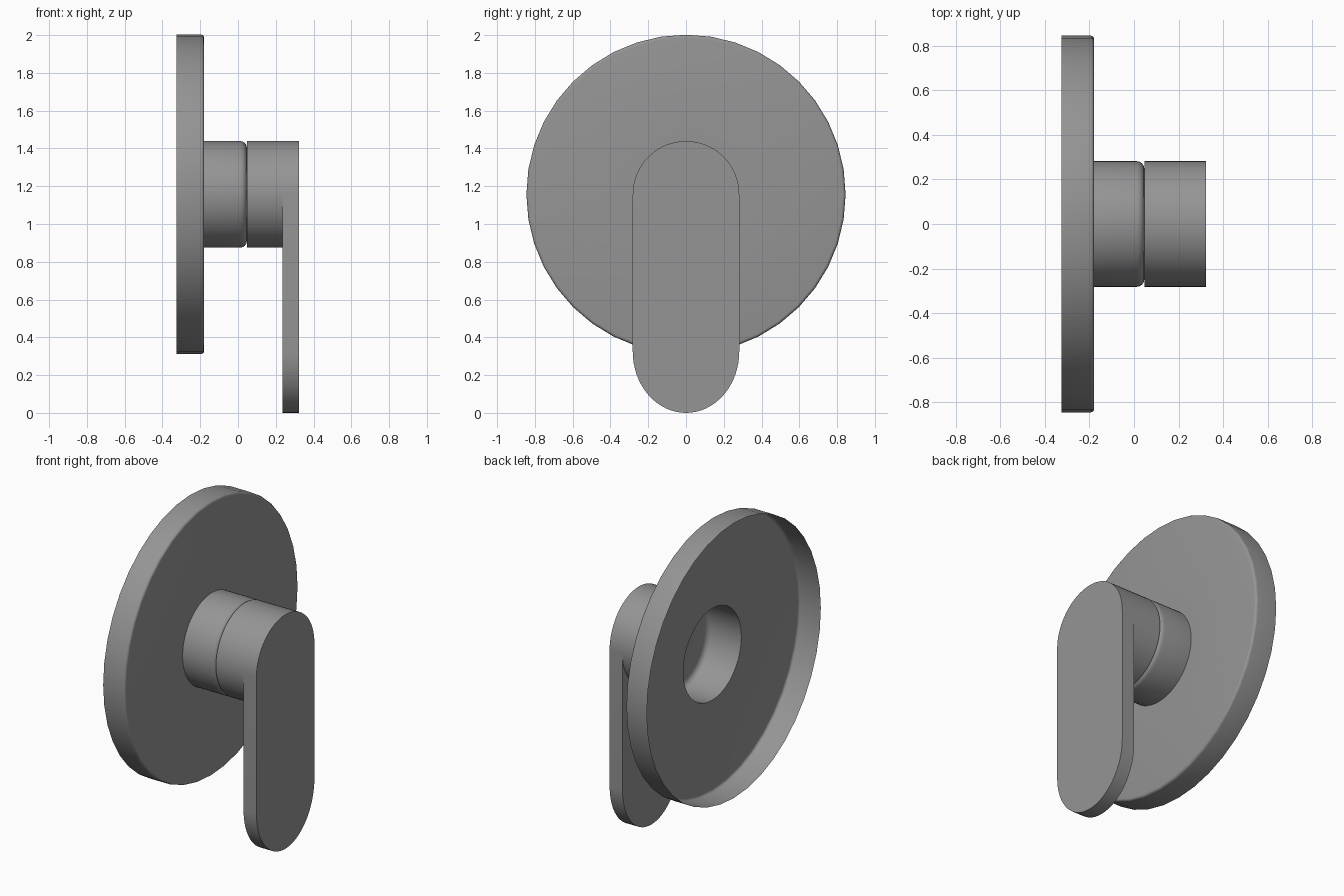
import bpy, bmesh, math

if "Cube" in bpy.data.objects:
    bpy.data.objects.remove(bpy.data.objects["Cube"])

CZ = 1.157      # height of the common axis
R = 0.282       # neck and lever radius

grey = bpy.data.materials.new("dark_grey")
grey.diffuse_color = (0.3, 0.3, 0.3, 1)
grey.use_nodes = True
grey.node_tree.nodes["Principled BSDF"].inputs["Base Color"].default_value = grey.diffuse_color


def finish(name, bm, angle=35):
    me = bpy.data.meshes.new(name)
    bm.to_mesh(me)
    bm.free()
    me.materials.append(grey)
    ob = bpy.data.objects.new(name, me)
    bpy.context.collection.objects.link(ob)
    bpy.ops.object.select_all(action='DESELECT')
    ob.select_set(True)
    bpy.context.view_layer.objects.active = ob
    bpy.ops.object.shade_smooth_by_angle(angle=math.radians(angle))
    return ob


def lathe(name, profile, n, cap=False):
    """Revolve an open (x, radius) profile around the x axis."""
    bm = bmesh.new()
    rings = [[bm.verts.new((x, r * math.sin(2 * math.pi * i / n),
                            CZ + r * math.cos(2 * math.pi * i / n)))
              for i in range(n)] for x, r in profile]
    for a, b in zip(rings, rings[1:]):
        for i in range(n):
            j = (i + 1) % n
            bm.faces.new((a[i], b[i], b[j], a[j]))
    if cap:
        bm.faces.new(rings[-1])
        bmesh.ops.recalc_face_normals(bm, faces=bm.faces)
    return finish(name, bm)


def fillet(x, r, size, steps=4):
    """Rounded outer corner ending at the front plane x."""
    return [(x - size + size * math.sin(t), r - size + size * math.cos(t))
            for t in (math.pi / 2 * k / steps for k in range(steps + 1))]


# Wall plate: thin dish open at the back, with a hole for the neck
lathe("wall_plate", [(-0.325, 0.845)] + fillet(-0.179, 0.845, 0.016)
      + [(-0.179, R)], 40)

# Neck: hollow collar with a rounded, closed front end
lathe("neck", [(-0.179, R)] + fillet(0.047, R, 0.035), 64, cap=True)

# Lever: round hub that flows into a long flat paddle
X0, X1, X2 = 0.047, 0.235, 0.322
N = 32
bm = bmesh.new()


def arc(x, start, zc=CZ, sz=1.0):
    return [bm.verts.new((x, R * math.cos(start + math.pi * i / N),
                          zc + sz * R * math.sin(start + math.pi * i / N)))
            for i in range(N + 1)]


def strip(a, b):
    for i in range(len(a) - 1):
        bm.faces.new((a[i], a[i + 1], b[i + 1], b[i]))


PZ, PS = 0.325, 0.325 / R                    # slightly stretched paddle tip
strip(arc(X0, 0), arc(X1, 0))                # upper hub wall
top_mid, top_front = arc(X1, 0), arc(X2, 0)
strip(top_mid, top_front)
hub_back, hub_mid = arc(X0, math.pi), arc(X1, math.pi)
strip(hub_back, hub_mid)                     # lower hub wall
tip_back, tip_front = arc(X1, math.pi, PZ, PS), arc(X2, math.pi, PZ, PS)
strip(hub_mid, tip_back)                     # back of the paddle
strip(tip_back, tip_front)                   # paddle edge
for s, t in ((-1, 0), (0, -1)):              # straight sides
    bm.faces.new((top_mid[s], tip_back[t], tip_front[t], top_front[s]))
bm.faces.new(top_front + tip_front)          # flat front face
# narrow lip around the back of the hub
for start in (0, math.pi):
    outer = arc(X0, start)
    inner = [bm.verts.new((X0, v.co.y * 0.87, CZ + (v.co.z - CZ) * 0.87))
             for v in outer]
    strip(inner, outer)
bmesh.ops.remove_doubles(bm, verts=bm.verts, dist=1e-5)
bmesh.ops.recalc_face_normals(bm, faces=bm.faces)
finish("lever", bm)
